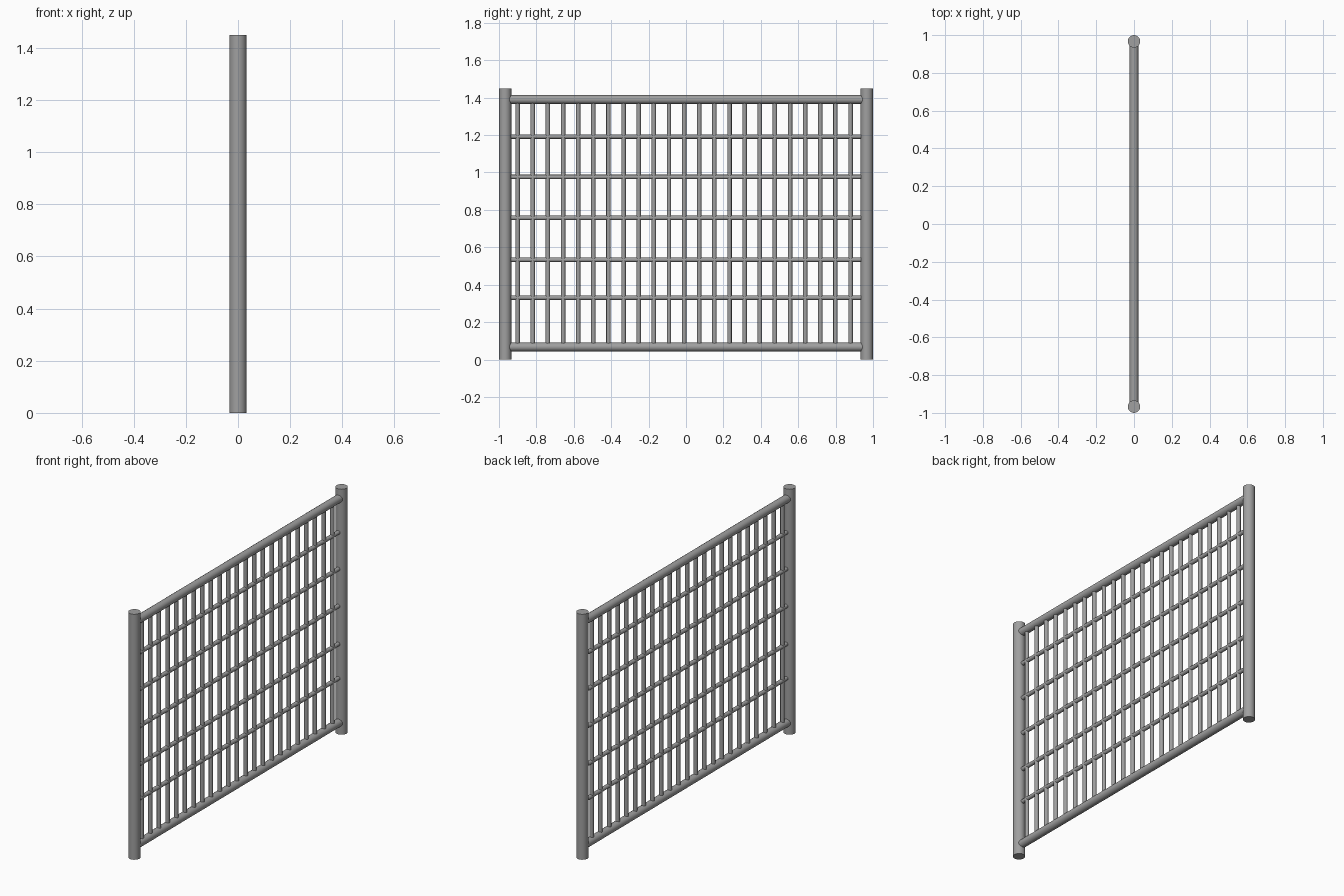
import bpy
import math

cube = bpy.data.objects.get("Cube")
if cube:
    bpy.data.objects.remove(cube, do_unlink=True)

# Single painted-metal colour
metal = bpy.data.materials.new("grey metal")
metal.use_nodes = True
grey = (0.35, 0.35, 0.35, 1)
metal.diffuse_color = grey
metal.node_tree.nodes["Principled BSDF"].inputs["Base Color"].default_value = grey


def tube(name, radius, length, y, z, along_y=False, sides=16):
    """Round bar centred on (0, y, z), upright or running along y."""
    rot = (math.pi / 2, 0, 0) if along_y else (0, 0, 0)
    bpy.ops.mesh.primitive_cylinder_add(
        vertices=sides, radius=radius, depth=length, location=(0, y, z), rotation=rot)
    ob = bpy.context.object
    ob.name = name
    ob.data.materials.append(metal)
    bpy.ops.object.shade_smooth_by_angle(angle=math.radians(40))
    return ob


HEIGHT = 1.45
POST_R = 0.033
POST_Y = 1 - POST_R
LOW, HIGH = 0.067, 1.39

# End posts
for side, y in (("front", -POST_Y), ("back", POST_Y)):
    tube(f"{side}_post", POST_R, HEIGHT, y, HEIGHT / 2, sides=24)

# Thick top and bottom rails, ending inside the posts
for name, z in (("bottom_rail", LOW), ("top_rail", HIGH)):
    tube(name, 0.0235, 2 * POST_Y, 0, z, along_y=True)

# Thin cross rails
for i, z in enumerate((0.33, 0.533, 0.757, 0.976, 1.192)):
    tube(f"cross_rail_{i + 1}", 0.012, 2 * POST_Y, 0, z, along_y=True, sides=12)

# Upright bars, evenly spaced between the posts
BARS = 23
FIRST, LAST = -0.90, 0.88
for i in range(BARS):
    y = FIRST + (LAST - FIRST) * i / (BARS - 1)
    tube(f"upright_bar_{i + 1}", 0.012, HIGH - LOW, y, (LOW + HIGH) / 2, sides=12)
